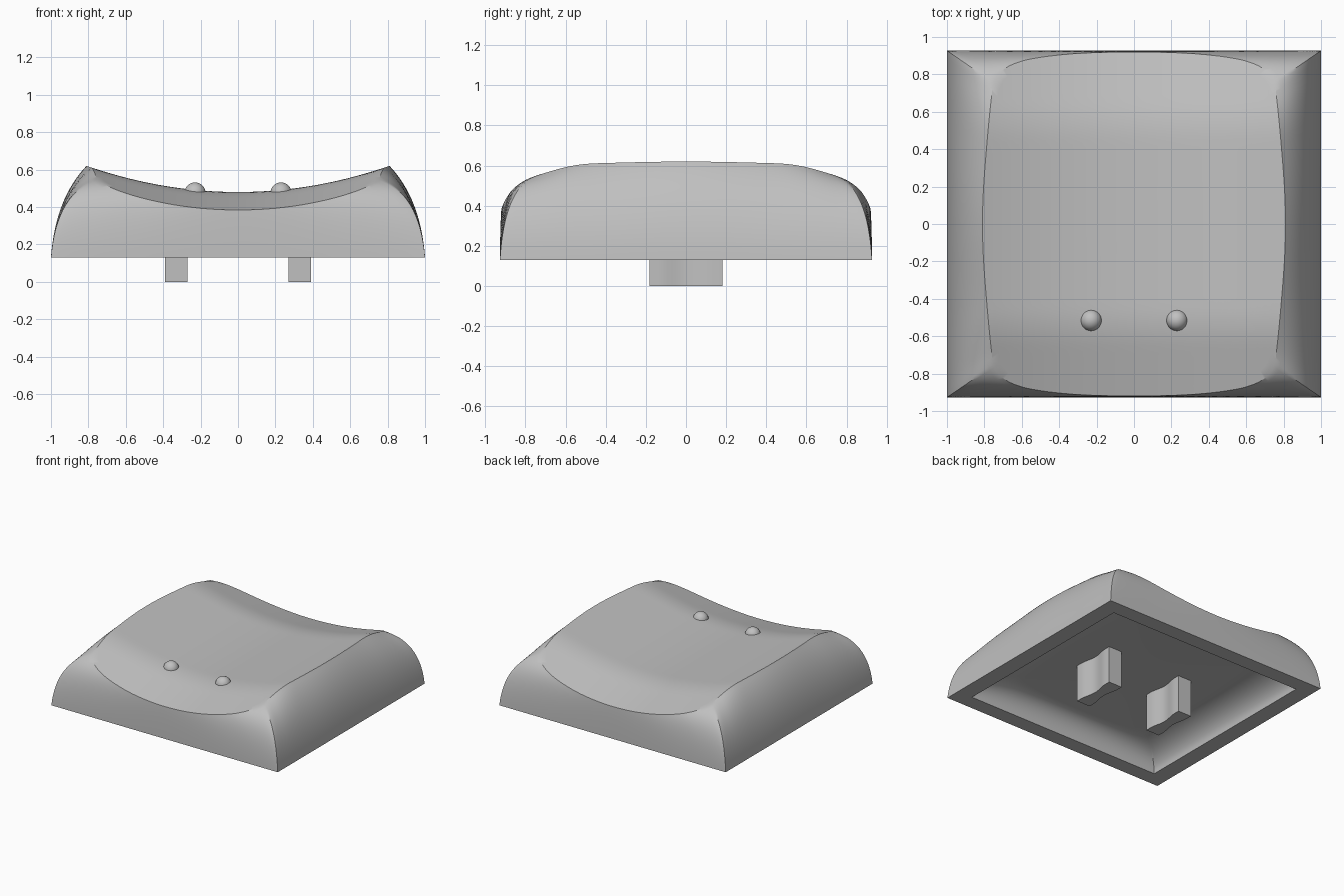
import bpy, bmesh, math
from mathutils import Vector

cube = bpy.data.objects.get("Cube")
if cube:
    bpy.data.objects.remove(cube, do_unlink=True)

grey = bpy.data.materials.new("mid grey")
grey.use_nodes = True
COLOUR = (0.53, 0.53, 0.53, 1)
grey.diffuse_color = COLOUR
grey.node_tree.nodes["Principled BSDF"].inputs["Base Color"].default_value = COLOUR

BASE_Z, HALF_X, HALF_Y = 0.13, 1.0, 0.927
CEILING_Z, LIP = 0.298, 0.868
# Quarter outline of the dished top, back middle to side middle
OUTLINE = [(0, .92), (.3, .912), (.52, .888), (.64, .857), (.715, .812),
           (.75, .755), (.763, .67), (.783, .47), (.804, .2), (.81, 0)]
CORNER = 5  # outline point that meets the base corner
STEPS = 6


def finish(name, bm, angle=30):
    """Turn a bmesh into a smooth object with sharp edges kept."""
    bmesh.ops.recalc_face_normals(bm, faces=bm.faces[:])
    mesh = bpy.data.meshes.new(name)
    bm.to_mesh(mesh)
    bm.free()
    mesh.materials.append(grey)
    obj = bpy.data.objects.new(name, mesh)
    bpy.context.collection.objects.link(obj)
    bpy.ops.object.select_all(action='DESELECT')
    obj.select_set(True)
    bpy.context.view_layer.objects.active = obj
    bpy.ops.object.shade_smooth_by_angle(angle=math.radians(angle))


def dish_z(x, y):
    """Height of the saddle: rises to the sides, slopes off to front and back."""
    u = max(0, abs(y) - 0.45)
    fall = u * u / 0.4 if u < 0.2 else u - 0.1
    return 0.48 + 0.14 * (x / 0.81) ** 2 - 0.26 * fall


def smooth_outline():
    """Catmull-Rom curve through the quarter outline."""
    pts = [Vector(p) for p in OUTLINE]
    pts = [Vector((-pts[1].x, pts[1].y))] + pts + [Vector((pts[-2].x, -pts[-2].y))]
    out = []
    for a, b, c, d in zip(pts, pts[1:], pts[2:], pts[3:]):
        for k in range(STEPS):
            t = k / STEPS
            out.append(b + (c - a) * t / 2 + (2 * a - 5 * b + 4 * c - d) * t * t / 2
                       + (3 * b - a - 3 * c + d) * t ** 3 / 2)
    return out + [Vector(OUTLINE[-1])]


def full_ring(quarter):
    """Mirror a quarter ring to a closed one."""
    half = quarter + [Vector((p.x, -p.y, p.z)) for p in quarter[-2::-1]]
    return half + [Vector((-p.x, p.y, p.z)) for p in half[-2:0:-1]]


outline = smooth_outline()
cx, cy = OUTLINE[CORNER]
base = []
for i, p in enumerate(outline):
    if i <= CORNER * STEPS:
        base.append(Vector((HALF_X * p.x / cx, HALF_Y, BASE_Z)))
    else:
        base.append(Vector((HALF_X, HALF_Y * p.y / cy, BASE_Z)))

# Dished top, from near the centre to the rim
rings = []
for k in range(1, 24):
    s = k / 24
    rings.append(full_ring([Vector((p.x * s, p.y * s, dish_z(p.x * s, p.y * s)))
                            for p in outline]))

# Bulging sides, fuller towards the corners
for k in range(17):
    t = k / 16
    row = []
    for p, b in zip(outline, base):
        r = Vector((p.x, p.y, dish_z(p.x, p.y)))
        near = min(b.x / HALF_X, b.y / HALF_Y) ** 4
        m = b.lerp(r, 0.12)
        m.z = b.z + (0.64 + 0.2 * near) * (r.z - b.z)
        row.append(r * (1 - t) ** 2 + m * 2 * t * (1 - t) + b * t * t)
    rings.append(full_ring(row))

# Shallow hollow underneath: lip, rounded walls, flat ceiling
for k in range(13):
    a = math.pi / 2 * k / 12
    row = []
    for p, b in zip(outline, base):
        inner = Vector((p.x * 0.76, p.y * 0.72))
        xy = inner + (b.xy * LIP - inner) * math.cos(a)
        row.append(Vector((xy.x, xy.y, BASE_Z + (CEILING_Z - BASE_Z) * math.sin(a))))
    rings.append(full_ring(row))

# Join the rings into one closed shell
bm = bmesh.new()
loops = [[bm.verts.new(p) for p in ring] for ring in rings]
for lower, upper in zip(loops, loops[1:]):
    n = len(lower)
    for i in range(n):
        j = (i + 1) % n
        bm.faces.new((lower[i], lower[j], upper[j], upper[i]))
for loop, z in ((loops[0], dish_z(0, 0)), (loops[-1], CEILING_Z)):
    centre = bm.verts.new((0, 0, z))
    for i, v in enumerate(loop):
        bm.faces.new((v, loop[(i + 1) % len(loop)], centre))
finish("cap_shell", bm)

for side, label in ((1, "left"), (-1, "right")):
    # Raised finger bump
    bm = bmesh.new()
    bmesh.ops.create_uvsphere(bm, u_segments=32, v_segments=16, radius=0.057)
    bmesh.ops.translate(bm, verts=bm.verts[:], vec=(side * 0.23, -0.515, 0.474))
    finish(label + "_bump", bm)

    # Mounting stem with waisted sides
    bm = bmesh.new()
    edge = []
    for k in range(21):
        y = -0.182 + 0.364 * k / 20
        waist = 0.5 + 0.5 * math.cos(math.pi * min(1, abs(y) / 0.14))
        edge.append((0.059 - 0.02 * waist, y))
    plan = edge + [(-x, y) for x, y in reversed(edge)]
    face = bm.faces.new([bm.verts.new((side * 0.33 + x, y, 0)) for x, y in plan])
    top = bmesh.ops.extrude_face_region(bm, geom=[face])["geom"]
    bmesh.ops.translate(bm, vec=(0, 0, CEILING_Z + 0.01),
                        verts=[g for g in top if isinstance(g, bmesh.types.BMVert)])
    finish(label + "_stem", bm)
